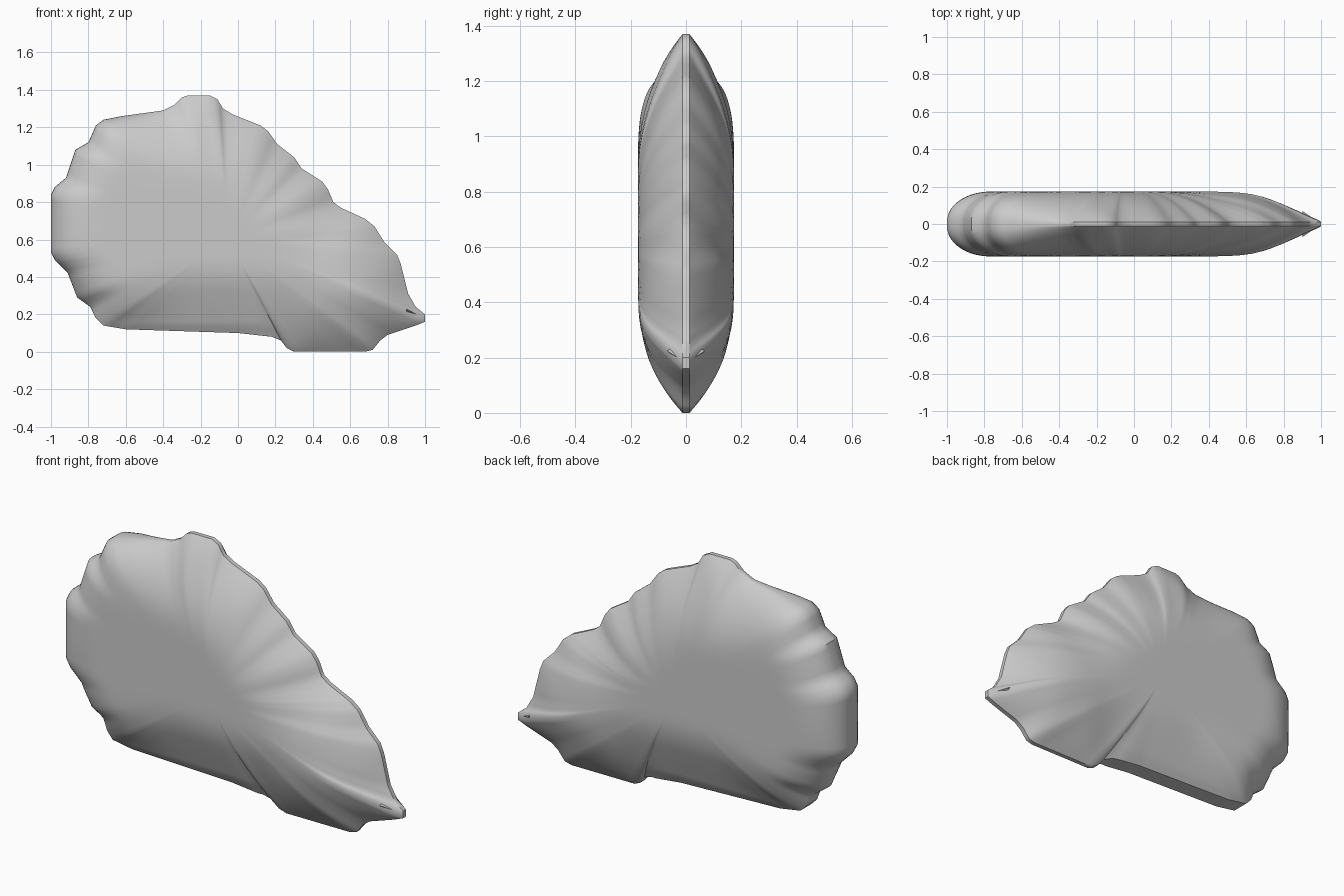
import bpy
import bmesh
import math
from mathutils import Vector

default_cube = bpy.data.objects.get("Cube")
if default_cube:
    bpy.data.objects.remove(default_cube, do_unlink=True)

# One plain grey material
grey = bpy.data.materials.new("plain grey")
grey.use_nodes = True
colour = (0.6, 0.6, 0.6, 1)
grey.diffuse_color = colour
grey.node_tree.nodes["Principled BSDF"].inputs["Base Color"].default_value = colour

# Scalloped side profile (x, z), running over the back, down to the snout and under the belly
PROFILE = [
    (-1, .53), (-1, .84), (-.98, .88), (-.92, .93), (-.87, 1.08), (-.8, 1.12),
    (-.76, 1.21), (-.72, 1.24), (-.62, 1.26), (-.4, 1.29), (-.34, 1.32), (-.3, 1.36),
    (-.27, 1.37), (-.15, 1.37), (-.11, 1.35), (-.08, 1.3), (-.03, 1.27), (.12, 1.21),
    (.16, 1.18), (.21, 1.11), (.3, 1.04), (.34, .98), (.45, .91), (.48, .87),
    (.51, .8), (.55, .77), (.68, .71), (.73, .67), (.78, .59), (.85, .52),
    (.87, .47), (.91, .31), (.95, .24), (1, .2), (1, .16), (.95, .14),
    (.8, .09), (.76, .06), (.72, .01), (.68, 0), (.3, 0), (.26, .02),
    (.23, .06), (.18, .08), (0, .1), (-.6, .12), (-.72, .14), (-.76, .18),
    (-.79, .24), (-.86, .29), (-.91, .42), (-.98, .49)]
CENTRE = Vector((-.05, .6))
HALF_WIDTH = 0.174
RINGS = 22


def ramp(value, start, end):
    """Climb from 0 at start to 1 at end."""
    return min(1, max(0, (value - start) / (end - start)))


def resample(points, spacing):
    """Split each edge of a closed profile into short, even steps."""
    result = []
    for start, end in zip(points, points[1:] + points[:1]):
        start, end = Vector(start), Vector(end)
        steps = max(1, math.ceil((end - start).length / spacing))
        result += [start.lerp(end, i / steps) for i in range(steps)]
    return result


def edge_distance(point, outline):
    """Shortest distance from a point to the closed outline."""
    best = math.inf
    for start, end in zip(outline, outline[1:] + outline[:1]):
        side = end - start
        along = (point - start).dot(side) / side.length_squared
        nearest = start + side * min(1, max(0, along))
        best = min(best, (point - nearest).length)
    return best


def half_thickness(point, outline):
    """Lens section with a keen edge, turning blunt and round at the rear."""
    rear = ramp(point.x, -.3, -.65) * ramp(point.y, .1, .4)
    belly = ramp(point.x, .3, .15) * ramp(point.y, .3, .15)
    rim = .012 + .035 * belly
    inward = min(1, edge_distance(point, outline) / (.4 - .17 * rear))
    swell = (1 - (1 - inward) ** 2) ** (1 - .5 * rear)
    return rim + (HALF_WIDTH - rim) * swell


def soften(values, passes):
    """Average neighbours around a ring so the scallops fade inwards."""
    for _ in range(passes):
        values = [(values[i - 1] + 2 * v + values[(i + 1) % len(values)]) / 4
                  for i, v in enumerate(values)]
    return values


def finish(name, bm):
    """Turn a bmesh into a smooth, grey object."""
    bmesh.ops.recalc_face_normals(bm, faces=bm.faces[:])
    mesh = bpy.data.meshes.new(name)
    bm.to_mesh(mesh)
    bm.free()
    mesh.materials.append(grey)
    obj = bpy.data.objects.new(name, mesh)
    bpy.context.collection.objects.link(obj)
    bpy.ops.object.select_all(action="DESELECT")
    obj.select_set(True)
    bpy.context.view_layer.objects.active = obj
    bpy.ops.object.shade_smooth_by_angle(angle=math.radians(40))


def bridge(bm, ring_a, ring_b):
    """Join two closed rings of vertices with quads."""
    count = len(ring_a)
    for i in range(count):
        j = (i + 1) % count
        bm.faces.new((ring_a[i], ring_a[j], ring_b[j], ring_b[i]))


# Body: the profile inflated to both sides in rings that shrink to the centre
outline = resample(PROFILE, .03)
bm = bmesh.new()
rims = []
for side in (-1, 1):
    previous = None
    for ring in range(RINGS):
        points = [p.lerp(CENTRE, (ring / RINGS) ** 2) for p in outline]
        depths = soften([half_thickness(p, outline) for p in points], 2 * ring)
        current = [bm.verts.new((p.x, side * depth, p.y))
                   for p, depth in zip(points, depths)]
        if previous:
            bridge(bm, previous, current)
        else:
            rims.append(current)
        previous = current
    hub = bm.verts.new((CENTRE.x, side * HALF_WIDTH, CENTRE.y))
    for i, vert in enumerate(previous):
        bm.faces.new((vert, previous[(i + 1) % len(previous)], hub))
bridge(bm, *rims)
finish("body", bm)

# Snout: a small flared wedge at the tip
bm = bmesh.new()
tip = bm.verts.new((1, 0, .18))
flare = [bm.verts.new(co) for co in
         ((.9, -.07, .225), (.9, 0, .25), (.9, .07, .225), (.9, 0, .17))]
for i, vert in enumerate(flare):
    bm.faces.new((vert, flare[(i + 1) % len(flare)], tip))
bm.faces.new(flare)
finish("snout", bm)
